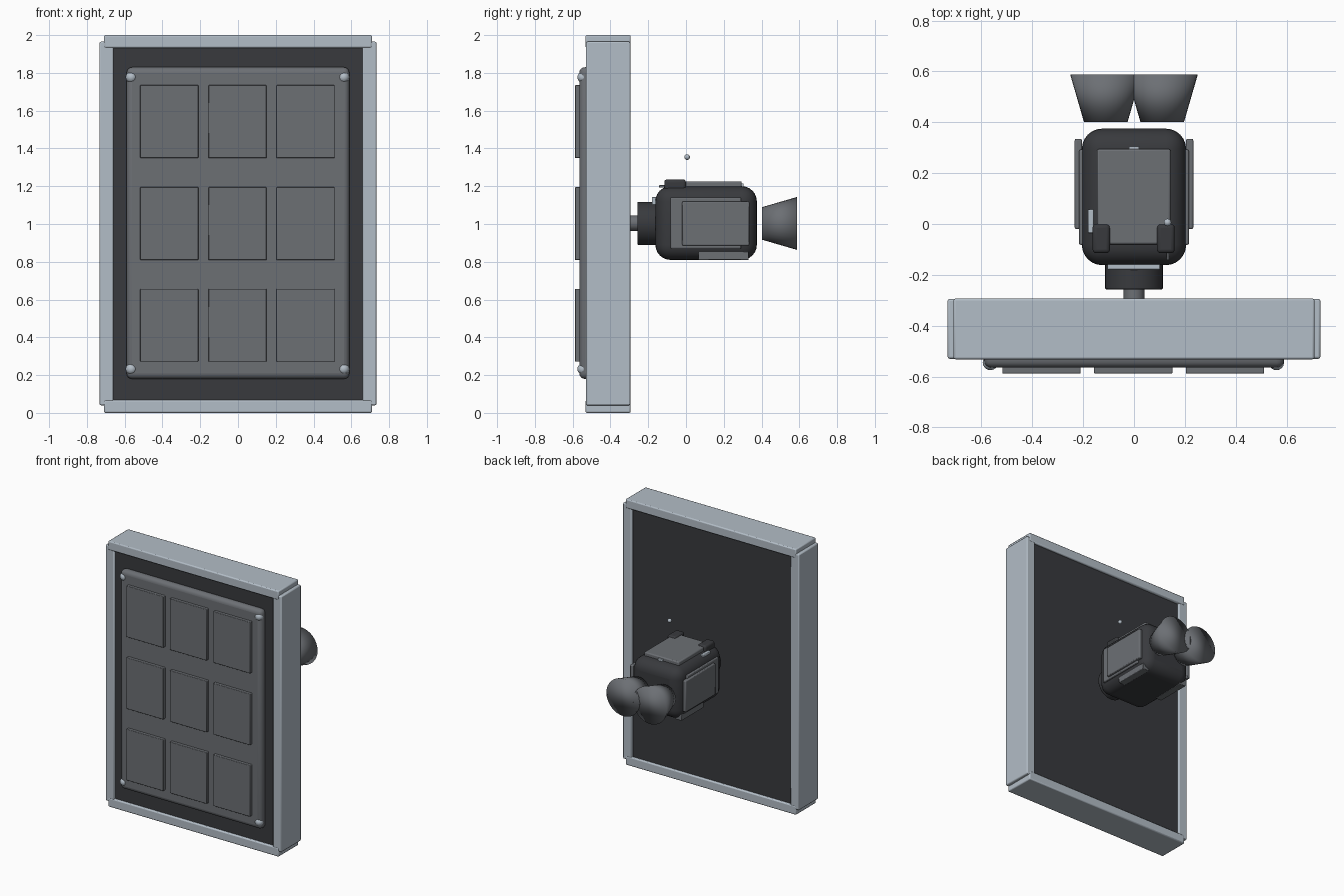
import bpy, math

if "Cube" in bpy.data.objects:
    bpy.data.objects.remove(bpy.data.objects["Cube"])


def material(name, rgb):
    m = bpy.data.materials.new(name)
    m.diffuse_color = (*rgb, 1)
    m.use_nodes = True
    m.node_tree.nodes["Principled BSDF"].inputs["Base Color"].default_value = m.diffuse_color
    return m


LIGHT = material("light_metal", (0.45, 0.51, 0.57))
MID = material("mid_grey", (0.15, 0.16, 0.175))
DARK = material("dark_grey", (0.04, 0.042, 0.047))


def finish(o, name, mat, bevel=0, segments=2, angle=35):
    o.name = name
    o.data.materials.append(mat)
    if bevel:
        b = o.modifiers.new("bevel", 'BEVEL')
        b.width, b.segments = bevel, segments
    bpy.ops.object.shade_smooth_by_angle(angle=math.radians(angle))
    return o


def box(name, x, y, z, mat, bevel=0.004, segments=2):
    bpy.ops.mesh.primitive_cube_add(
        size=1, location=[(a + b) / 2 for a, b in (x, y, z)])
    o = bpy.context.object
    o.scale = [b - a for a, b in (x, y, z)]
    bpy.ops.object.transform_apply(location=False, rotation=False, scale=True)
    return finish(o, name, mat, bevel, segments)


def tube(name, x, z, y, r1, r2, mat, bevel=0, angle=35):
    # cone or cylinder along y, r1 at y[0] and r2 at y[1]
    bpy.ops.mesh.primitive_cone_add(
        vertices=32, radius1=r1, radius2=r2, depth=y[1] - y[0],
        location=(x, (y[0] + y[1]) / 2, z), rotation=(-math.pi / 2, 0, 0))
    return finish(bpy.context.object, name, mat, bevel, 2, angle)


def ball(name, loc, r, mat):
    bpy.ops.mesh.primitive_uv_sphere_add(segments=16, ring_count=10, radius=r, location=loc)
    return finish(bpy.context.object, name, mat, angle=180)


def mirrored(x, s):
    return sorted((x[0] * s, x[1] * s))


# Wall panel and its frame
box("wall_panel", (-0.69, 0.69), (-0.515, -0.31), (0.04, 1.96), DARK)
box("frame_top", (-0.71, 0.71), (-0.532, -0.293), (1.932, 2.0), LIGHT, 0.008)
box("frame_bottom", (-0.71, 0.71), (-0.532, -0.293), (0, 0.068), LIGHT, 0.008)
for s in (-1, 1):
    box("frame_side", mirrored((0.66, 0.733), s), (-0.53, -0.295), (0.04, 1.965), LIGHT, 0.008)

# Front plate with nine tiles and corner bolts
box("front_plate", (-0.59, 0.59), (-0.565, -0.50), (0.18, 1.83), MID, 0.03, 4)
for cx in (-0.364, -0.003, 0.358):
    for cz in (0.464, 1.002, 1.542):
        box("tile", (cx - 0.154, cx + 0.154), (-0.588, -0.55), (cz - 0.193, cz + 0.193), MID)
for x in (-0.565, 0.56):
    for z in (0.232, 1.777):
        ball("bolt", (x, -0.545, z), 0.03, LIGHT)

# Mount between the wall panel and the body
tube("mount_rod", 0, 1.005, (-0.32, -0.24), 0.041, 0.041, MID)
tube("mount_drum", 0, 1.003, (-0.257, -0.13), 0.114, 0.114, DARK, 0.005)
box("collar_bar", (-0.105, 0.102), (-0.18, -0.14), (1.10, 1.143), LIGHT)

# Body
box("body", (-0.205, 0.205), (-0.162, 0.375), (0.81, 1.2), DARK, 0.08, 6)
for s in (-1, 1):
    box("side_inner_panel", mirrored((0.18, 0.216), s), (-0.082, 0.292), (0.87, 1.14), MID, 0.006)
    box("side_outer_panel", mirrored((0.205, 0.233), s), (-0.02, 0.335), (0.885, 1.12), MID, 0.006)
    box("lower_rail", mirrored((0.14, 0.195), s), (0.065, 0.332), (0.81, 0.855), MID)

# Top plate, hinges and small fittings
box("top_plate", (-0.146, 0.144), (-0.08, 0.295), (1.185, 1.226), MID, 0.008)
for x in ((-0.163, -0.094), (0.09, 0.16)):
    box("hinge", x, (-0.115, 0.0), (1.175, 1.236), DARK, 0.015, 3)
box("rear_catch", (-0.02, 0.02), (0.285, 0.305), (1.195, 1.215), LIGHT, 0.002)
box("side_handle", (-0.181, -0.159), (-0.035, 0.057), (1.165, 1.195), LIGHT)
box("small_pin", (0.128, 0.138), (-0.142, -0.10), (1.193, 1.206), MID, 0.002)
ball("antenna_tip", (0.132, 0.006, 1.354), 0.015, LIGHT)

# Rear nozzles, smooth all over
for s in (-1, 1):
    tube("nozzle", s * 0.111, 1.003, (0.402, 0.588), 0.086, 0.14, MID, angle=180)
